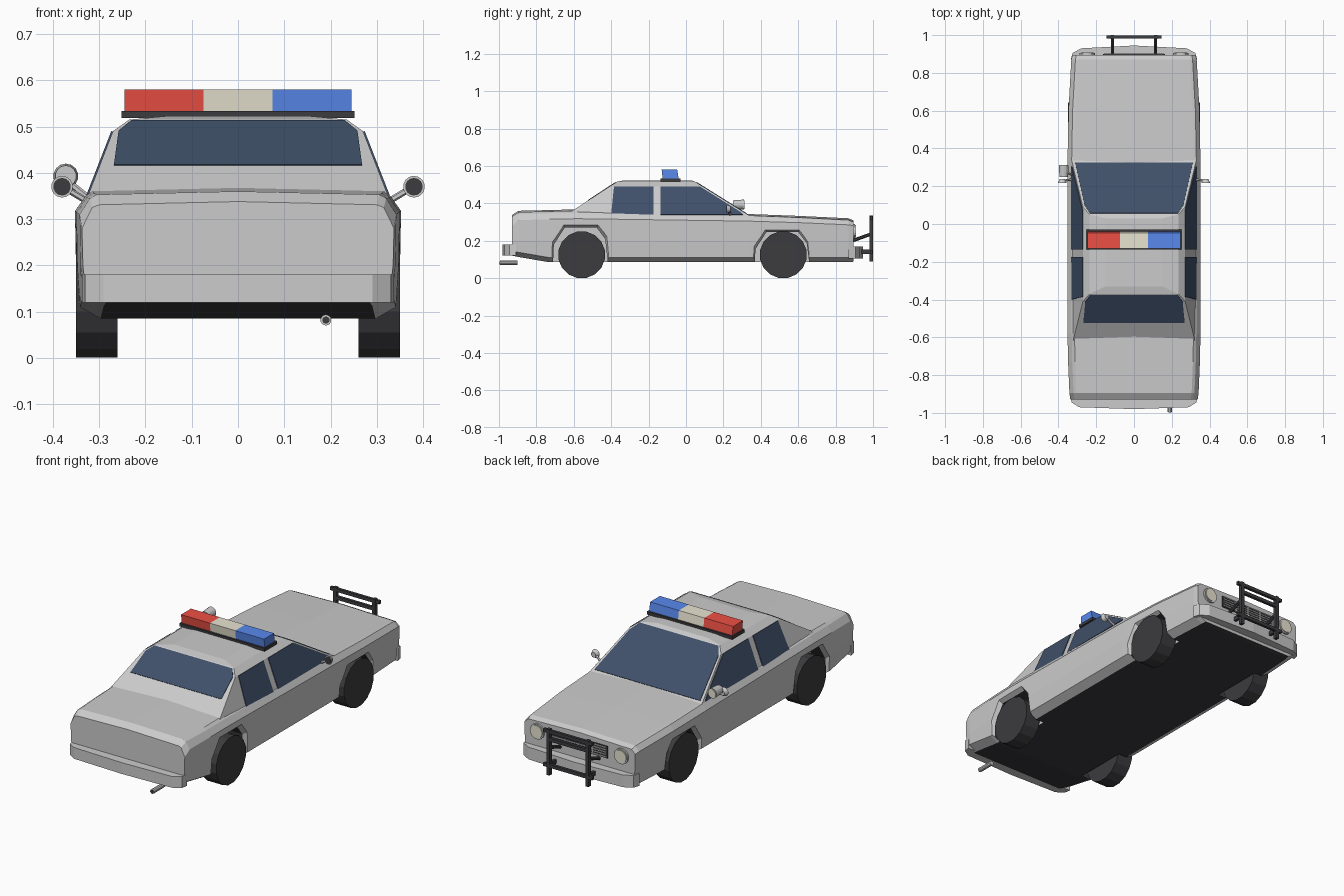
import bpy, bmesh, math
from mathutils import Vector

if "Cube" in bpy.data.objects:
    bpy.data.objects.remove(bpy.data.objects["Cube"])


def material(name, rgb):
    m = bpy.data.materials.new(name)
    m.diffuse_color = (*rgb, 1)
    m.use_nodes = True
    m.node_tree.nodes["Principled BSDF"].inputs["Base Color"].default_value = m.diffuse_color
    return m


DARK = material("dark", (0.045, 0.045, 0.05))
GLASS = material("glass", (0.05, 0.08, 0.14))
RED = material("red", (0.85, 0.08, 0.06))
CREAM = material("cream", (0.82, 0.78, 0.64))
BLUE = material("blue", (0.1, 0.25, 0.85))


def loft(name, rings, *mats, pick=None):
    """Skin matching rings of points into a closed solid; pick(ring, side) chooses a material slot."""
    bm = bmesh.new()
    vs = [[bm.verts.new(p) for p in r] for r in rings]
    n = len(vs[0])
    for i in range(len(vs) - 1):
        for j in range(n):
            k = (j + 1) % n
            f = bm.faces.new((vs[i][j], vs[i][k], vs[i + 1][k], vs[i + 1][j]))
            f.material_index = pick(i, j) if pick else 0
    bm.faces.new(vs[0])
    bm.faces.new(vs[-1])
    bmesh.ops.recalc_face_normals(bm, faces=bm.faces)
    me = bpy.data.meshes.new(name)
    bm.to_mesh(me)
    bm.free()
    for m in mats:
        me.materials.append(m)
    ob = bpy.data.objects.new(name, me)
    bpy.context.collection.objects.link(ob)
    return ob


def slab(name, pts, vec, *mats):
    return loft(name, [pts, [Vector(p) + Vector(vec) for p in pts]], *mats)


def box(name, x0, x1, y0, y1, z0, z1, *mats):
    return slab(name, [(x0, y0, z0), (x1, y0, z0), (x1, y1, z0), (x0, y1, z0)], (0, 0, z1 - z0), *mats)


def rod(name, a, b, r, n, *mats, r2=None):
    a, b = Vector(a), Vector(b)
    q = (b - a).to_track_quat('Z', 'Y')
    rings = []
    for c, rad in ((a, r), (b, r if r2 is None else r2)):
        rings.append([c + q @ Vector((rad * math.cos(t), rad * math.sin(t), 0))
                      for t in [math.tau * (i + 0.5) / n for i in range(n)]])
    return loft(name, rings, *mats)


def mirrored(half):
    """Half outline (x > 0, optionally ending on x = 0) to a full ring."""
    return half + [(-p[0], *p[1:]) for p in reversed(half) if p[0] > 0]


# lower body: y, half width, bottom, belt, shoulder, top
stations = [(-0.93, .335, .12, .28, .325, .338), (-0.895, .34, .113, .31, .345, .36),
            (-0.73, .347, .085, .315, .347, .364), (-0.58, .35, .085, .318, .349, .368),
            (0.33, .35, .085, .305, .335, .343), (0.6, .345, .085, .297, .324, .333),
            (0.87, .33, .085, .285, .31, .32), (0.895, .325, .088, .28, .30, .308)]
rings = []
for y, w, zb, belt, sh, top in stations:
    rings.append(mirrored([(w - .05, y, zb), (w - .006, y, zb + .025), (w, y, .2), (w + .002, y, belt),
                           (w - .02, y, sh), (w - .035, y, top - .007), (0, y, top)]))
last = len(rings[0]) - 1
body = loft("body", rings, None, DARK, pick=lambda i, j: int(j == last))

# wheel arches with a chamfered lip, and wheels
for label, c, h in (("rear", -0.558, 0.292), ("front", 0.52, 0.268)):
    arch = [(-.175, 0), (-.165, h - .09), (-.1, h), (.09, h), (.14, h - .06), (.168, 0)]
    for s in (-1, 1):
        inner = [(dy * .9, z - .022) for dy, z in arch]
        cut = loft("arch_cutter", [[(s * x, c + dy, z) for dy, z in prof] for x, prof in
                                   ((.25, inner), (.328, inner), (.365, arch))],
                   None, DARK, pick=lambda i, j: 1 - i)
        mod = body.modifiers.new("arch", 'BOOLEAN')
        mod.object, mod.solver = cut, 'EXACT'
        bpy.context.view_layer.objects.active = body
        bpy.ops.object.modifier_apply(modifier=mod.name)
        bpy.data.objects.remove(cut)
        rod(label + "_wheel", (s * .26, c, .125), (s * .35, c, .125), .1265, 16, DARK)

# cabin with sloped glass planes
loft("cabin", [[(w, y1, z), (w, y0, z), (-w, y0, z), (-w, y1, z)] for w, y0, y1, z in
               ((.332, -.654, .346, .33), (.27, -.409, .09, .49),
                (.235, -.37, .05, .515), (.15, -.33, .03, .523))])


def screen(name, half, z_of, nrm):
    pts = [Vector((x, y, z_of(y))) - Vector(nrm) * .003 for x, y in mirrored(half)]
    slab(name, pts, Vector(nrm) * .006, GLASS)


screen("windscreen", [(.312, .325), (.262, .10), (.232, .056)], lambda y: .515 - (y - .05) * .625, (0, .53, .85))
screen("rear_window", [(.268, -.523), (.258, -.41), (.23, -.375)], lambda y: .515 + (y + .37) * .652, (0, -.55, .84))
side_windows = {"rear_side_window": [(-.40, .342), (-.175, .337), (-.175, .488), (-.385, .488)],
                "front_side_window": [(-.135, .337), (.305, .337), (.295, .35), (.075, .488), (-.135, .488)]}
for name, prof in side_windows.items():
    for s in (-1, 1):
        slab(name, [(s * (.267 + (.49 - z) * .39), y, z) for y, z in prof], (s * .006, 0, .002), GLASS)

# bumpers
slab("rear_bumper", mirrored([(.337, -.91, .12), (.33, -.945, .12), (.29, -.97, .12), (0, -.98, .12)]), (0, 0, .06))
slab("front_bumper", mirrored([(.335, .87, .105), (.325, .905, .105), (.28, .93, .105), (0, .945, .105)]), (0, 0, .065))

# exhaust
rod("exhaust_pipe", (.19, -.90, .082), (.19, -.995, .082), .012, 10)
rod("exhaust_opening", (.19, -.99, .082), (.19, -.997, .082), .008, 10, DARK)

# grille and headlights
box("grille", -.165, .165, .89, .899, .215, .28, DARK)
for i in range(5):
    z = .222 + i * .0125
    box("grille_bar", -.16, .16, .895, .903, z, z + .004)
for x in (-.08, 0, .08):
    box("grille_divider", x - .002, x + .002, .895, .903, .217, .278)
for s in (-1, 1):
    rod("headlight_rim", (s * .248, .885, .25), (s * .248, .904, .25), .041, 16)
    rod("headlight", (s * .248, .89, .25), (s * .248, .908, .25), .034, 16, CREAM)

# push bar
for s in (-1, 1):
    x = s * .115
    box("push_bar_upright", x - .009, x + .009, .98, 1.0, .09, .335, DARK)
    box("push_bar_bracket", x - .007, x + .007, .89, .985, .13, .152, DARK)
    rod("push_bar_brace", (x, .89, .20), (x, .987, .235), .009, 6, DARK)
for z, w in ((.322, .145), (.28, .115), (.14, .145)):
    box("push_bar_crossbar", -w, w, .983, .998, z - .009, z + .009, DARK)

# mirrors and spotlight
for s in (-1, 1):
    rod("mirror_arm", (s * .325, .235, .338), (s * .375, .23, .368), .007, 6)
    rod("mirror_shell", (s * .38, .218, .37), (s * .38, .238, .37), .0235, 14, r2=.014)
    rod("mirror_face", (s * .38, .2165, .37), (s * .38, .22, .37), .019, 14, DARK)
rod("spotlight", (-.372, .25, .393), (-.372, .31, .393), .023, 14, r2=.027)
rod("spotlight_lens", (-.372, .305, .393), (-.372, .313, .393), .022, 14, CREAM)
rod("spotlight_arm", (-.322, .26, .345), (-.372, .275, .385), .007, 6)

# light bar
box("light_bar_base", -.252, .252, -.135, -.03, .518, .534, DARK)
for name, x0, x1, m in (("red_light", -.245, -.075, RED), ("clear_light", -.075, .075, CREAM),
                        ("blue_light", .075, .245, BLUE)):
    slab(name, [(x0, -.125, .534), (x0, -.04, .534), (x0, -.047, .58), (x0, -.13, .58)], (x1 - x0, 0, 0), m)
